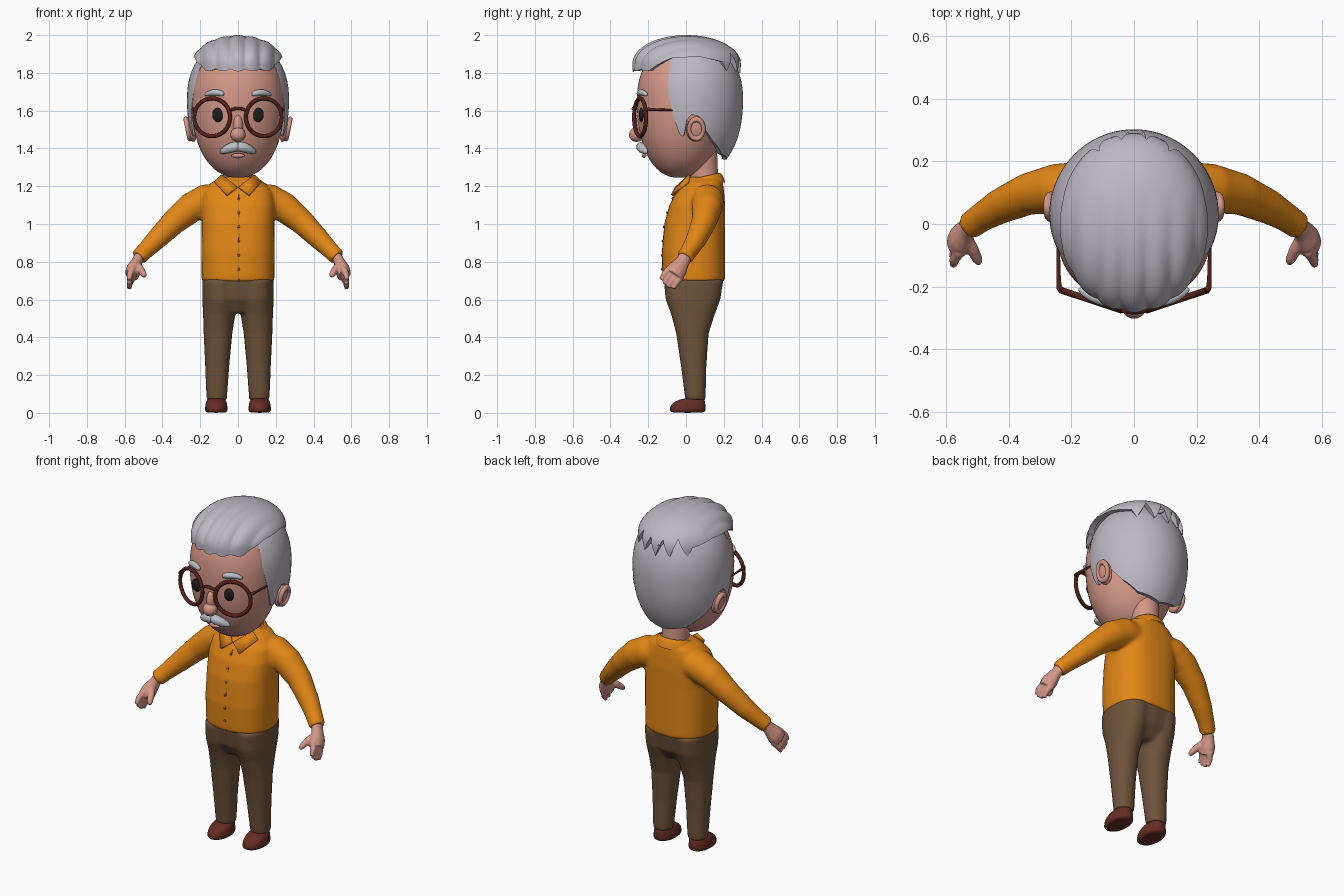
import bpy, bmesh, math
from mathutils import Vector, Matrix

if "Cube" in bpy.data.objects:
    bpy.data.objects.remove(bpy.data.objects["Cube"])


def material(name, r, g, b):
    m = bpy.data.materials.new(name)
    m.use_nodes = True
    m.diffuse_color = (r, g, b, 1)
    bsdf = m.node_tree.nodes["Principled BSDF"]
    bsdf.inputs["Base Color"].default_value = (r, g, b, 1)
    bsdf.inputs["Roughness"].default_value = 0.7
    return m


SKIN = material("skin", 0.66, 0.31, 0.245)
HAIR = material("silver_hair", 0.51, 0.48, 0.54)
WHISKER = material("pale_whiskers", 0.50, 0.53, 0.57)
SHIRT = material("orange_shirt", 0.76, 0.24, 0.008)
STITCH = material("dark_orange", 0.30, 0.085, 0.005)
TROUSERS = material("brown_trousers", 0.16, 0.088, 0.043)
LEATHER = material("red_brown_leather", 0.13, 0.026, 0.018)
FRAME = material("dark_red_frame", 0.09, 0.014, 0.009)
BLACK = material("eye_black", 0.012, 0.012, 0.012)


def finish(name, bm, mat, subsurf=0, voxel=0, angle=50):
    bmesh.ops.recalc_face_normals(bm, faces=bm.faces)
    me = bpy.data.meshes.new(name)
    bm.to_mesh(me)
    bm.free()
    me.materials.append(mat)
    ob = bpy.data.objects.new(name, me)
    bpy.context.collection.objects.link(ob)
    bpy.ops.object.select_all(action="DESELECT")
    ob.select_set(True)
    bpy.context.view_layer.objects.active = ob
    bpy.ops.object.shade_smooth_by_angle(angle=math.radians(angle))
    if subsurf:
        ob.modifiers.new("subdivide", "SUBSURF").levels = subsurf
        ob.modifiers["subdivide"].render_levels = subsurf
    if voxel:
        fuse = ob.modifiers.new("fuse", "REMESH")
        fuse.mode, fuse.voxel_size, fuse.use_smooth_shade = "VOXEL", voxel, True
        relax = ob.modifiers.new("relax", "SMOOTH")
        relax.factor, relax.iterations = 0.5, 5
    return ob


def skin_rings(bm, rings, cap_start=True, cap_end=True):
    rows = [[bm.verts.new(p) for p in ring] for ring in rings]
    n = len(rows[0])
    for a, b in zip(rows, rows[1:]):
        for i in range(n):
            j = (i + 1) % n
            bm.faces.new((a[i], a[j], b[j], b[i]))
    if cap_start:
        bm.faces.new(rows[0])
    if cap_end:
        bm.faces.new(rows[-1])


def oval(cx, z, hw, yf, yb, n=32, p=2.5, tilt=0):
    pts = []
    for i in range(n):
        c, s = math.cos(math.tau * i / n), math.sin(math.tau * i / n)
        x = cx + hw * math.copysign(abs(c) ** (2 / p), c)
        y = (yf + yb) / 2 + (yb - yf) / 2 * math.copysign(abs(s) ** (2 / p), s)
        pts.append(Vector((x, y, z + tilt * (y - 0.09))))
    return pts


def tube(bm, path, flat=1.0, n=12):
    """Round limb through (x, y, z, radius) points; flat squeezes it in x."""
    pts = [Vector(p[:3]) for p in path]
    rings = []
    for i, p in enumerate(pts):
        d = pts[min(i + 1, len(pts) - 1)] - pts[max(i - 1, 0)]
        q = d.to_track_quat("Z", "Y")
        ring = []
        for k in range(n):
            t = math.tau * k / n
            o = q @ Vector((math.cos(t), math.sin(t), 0)) * path[i][3]
            ring.append(p + Vector((o.x * flat, o.y, o.z)))
        rings.append(ring)
    skin_rings(bm, rings)


def tube_part(name, path, mat, flat=1.0, subsurf=2):
    bm = bmesh.new()
    tube(bm, path, flat)
    return finish(name, bm, mat, subsurf)


def ball(name, centre, size, mat, turn=0):
    bm = bmesh.new()
    m = Matrix.Translation(centre) @ Matrix.Rotation(turn, 4, "Y") @ Matrix.Diagonal((*size, 1))
    bmesh.ops.create_uvsphere(bm, u_segments=24, v_segments=16, radius=1, matrix=m)
    return finish(name, bm, mat)


def hoop(name, mat, matrix, major, minor, n=40, m=10):
    bm = bmesh.new()
    rings = []
    for i in range(n + 1):
        t = math.tau * i / n
        out = Vector((math.cos(t), 0, math.sin(t)))
        rings.append([matrix @ (out * (major + minor * math.cos(math.tau * k / m))
                      + Vector((0, minor * math.sin(math.tau * k / m), 0))) for k in range(m)])
    skin_rings(bm, rings, False, False)
    bmesh.ops.remove_doubles(bm, verts=bm.verts, dist=1e-5)
    return finish(name, bm, mat)


def interp(table, a):
    for (a0, v0), (a1, v1) in zip(table, table[1:]):
        if a <= a1:
            return v0 + (v1 - v0) * (a - a0) / (a1 - a0)
    return table[-1][1]


def dome(name, mat, hw, cy, front, back, zm, up, down, p, hem=None, groove=None, n=180, rows=24):
    """Egg-shaped skull or hair shell; hem gives the lower edge by angle from the front."""
    rings = []
    for r in range(rows + 1):
        t = max(r / rows, 0.01)
        ring = []
        for i in range(n):
            a = math.tau * i / n
            deg = math.degrees(min(a, math.tau - a))
            if hem:
                zb = hem(deg)
                z = zb + (zm + up - zb) * math.cos(t * math.pi / 2)
            else:
                c = math.cos(min(t, 0.99) * math.pi)
                z = zm + c * (up if c > 0 else down)
            d = (z - zm) / (up if z > zm else down)
            k = max(1 - abs(d) ** p, 0) ** (1 / p)
            x, c = hw * k * math.sin(a), math.cos(a)
            y = cy - (front if c > 0 else back) * k * c
            if groove:
                g = 1 - groove(x, y) * min(1, 2 * t)
                x, y, z = x * g, y * g, z - groove(x, y) * 0.4 * min(1, 6 * (1 - t))
            ring.append(Vector((x, y, z)))
        rings.append(ring)
    if hem:  # turn the lower edge inward for thickness
        rings.append([Vector((v.x * 0.86, cy + (v.y - cy) * 0.86, v.z + 0.004)) for v in rings[-1]])
    bm = bmesh.new()
    skin_rings(bm, rings, True, not hem)
    return finish(name, bm, mat)


# Head, neck and hair
dome("head", SKIN, 0.245, -0.04, 0.22, 0.25, 1.65, 0.3, 0.405, 2.2, n=64, rows=32)
tube_part("neck", [(0, 0.1, 1.16, 0.08), (0, 0.098, 1.25, 0.075), (0, 0.09, 1.33, 0.08),
                   (0, 0.08, 1.42, 0.09)], SKIN)
SIDE_HEM = [(0, 1.87), (57, 1.87), (60, 1.72), (66, 1.6), (73, 1.49), (77, 1.46), (81, 1.475),
            (84, 1.55), (90, 1.58), (98, 1.57), (104, 1.51), (118, 1.44), (140, 1.37), (180, 1.34)]
dome("back_hair", HAIR, 0.27, 0.03, 0.26, 0.272, 1.66, 0.315, 0.41, 2.2,
     hem=lambda a: interp(SIDE_HEM, a))
TOP_HEM = [(0, 1.82), (45, 1.822), (60, 1.85), (75, 1.88), (105, 1.885), (130, 1.86), (180, 1.85)]


def top_hem(a):
    x = 0.24 * math.sin(math.radians(a))
    z = interp(TOP_HEM, a)
    if a < 60:
        return z - 0.012 * abs(math.cos(math.pi * x / 0.08))
    if a > 132:
        return z + 0.1 * abs((x / 0.08 + 0.5) % 1 - 0.5) * 2 - 0.05
    return z


def locks(x, y):
    fade = max(0.0, min(1.0, (0.12 - y) / 0.3))
    return 0.03 * fade * (1 - abs(math.cos(math.pi * x / 0.08)))


dome("top_hair", HAIR, 0.242, 0, 0.283, 0.29, 1.85, 0.15, 0.6, 2, hem=top_hem, groove=locks)
for i, x in enumerate((-0.02, 0.03)):
    tube_part(f"hair_tuft_{i}", [(x, 0.19, 1.905, 0.02), (x, 0.24, 1.88, 0.016),
                                 (x, 0.27, 1.866, 0.01), (x, 0.295, 1.868, 0.003)], HAIR)

# Face
ball("nose", (0, -0.262, 1.473), (0.04, 0.04, 0.038), SKIN)
ball("nose_bridge", (0, -0.245, 1.52), (0.027, 0.035, 0.06), SKIN)
ball("lower_lip", (0, -0.222, 1.362), (0.035, 0.012, 0.012), SKIN)
for side, s in (("left", 1), ("right", -1)):
    ball(f"{side}_eye", (s * 0.105, -0.236, 1.578), (0.031, 0.014, 0.038), BLACK)
    tube_part(f"{side}_eyebrow", [(s * 0.072, -0.25, 1.684, 0.012), (s * 0.1, -0.246, 1.696, 0.018),
                                  (s * 0.14, -0.23, 1.698, 0.017), (s * 0.178, -0.205, 1.682, 0.01)], WHISKER)
    tube_part(f"{side}_moustache", [(-s * 0.01, -0.238, 1.41, 0.027), (s * 0.03, -0.238, 1.408, 0.029),
                                    (s * 0.065, -0.224, 1.392, 0.024), (s * 0.097, -0.208, 1.378, 0.008)], WHISKER)
    # Ears with a raised rim
    ball(f"{side}_ear", (s * 0.247, 0.052, 1.5), (0.025, 0.05, 0.066), SKIN, s * 0.2)
    rim = (Matrix.Translation((s * 0.265, 0.055, 1.503)) @ Matrix.Rotation(s * 0.2, 4, "Y")
           @ Matrix.Diagonal((1, 0.8, 1.1, 1)) @ Matrix.Rotation(math.pi / 2, 4, "Z"))
    hoop(f"{side}_ear_rim", SKIN, rim, 0.047, 0.014)
    # Glasses
    lens = Matrix.Translation((s * 0.137, -0.243, 1.565)) @ Matrix.Rotation(s * 0.32, 4, "Z")
    hoop(f"{side}_glasses_rim", FRAME, lens, 0.1, 0.011)
    tube_part(f"{side}_glasses_temple", [(s * 0.228, -0.214, 1.605, 0.011), (s * 0.24, -0.205, 1.607, 0.011),
                                         (s * 0.24, -0.18, 1.607, 0.006), (s * 0.243, 0.0, 1.6, 0.006)], FRAME)
tube_part("glasses_bridge", [(-0.045, -0.272, 1.6, 0.009), (-0.02, -0.28, 1.612, 0.009),
                             (0.02, -0.28, 1.612, 0.009), (0.045, -0.272, 1.6, 0.009)], FRAME)

# Shirt: torso and sleeves fused
TORSO = [(0.695, 0.188, -0.12, 0.202), (0.71, 0.193, -0.125, 0.207), (0.85, 0.195, -0.128, 0.207),
         (1.0, 0.193, -0.115, 0.207), (1.1, 0.195, -0.088, 0.207), (1.17, 0.185, -0.052, 0.202),
         (1.22, 0.14, -0.012, 0.195), (1.25, 0.085, 0.025, 0.175)]
bm = bmesh.new()
skin_rings(bm, [oval(0, *row) for row in TORSO])
for s in (1, -1):
    tube(bm, [(s * 0.08, 0.11, 1.13, 0.08), (s * 0.17, 0.113, 1.125, 0.087), (s * 0.25, 0.112, 1.085, 0.08),
              (s * 0.34, 0.095, 1.01, 0.067), (s * 0.43, 0.055, 0.92, 0.056), (s * 0.485, 0.022, 0.865, 0.047),
              (s * 0.527, -0.008, 0.822, 0.044)], n=20)
finish("shirt", bm, SHIRT, voxel=0.01)

# Collar band, flaps, placket and buttons
bm = bmesh.new()
skin_rings(bm, [oval(0, z, r, 0.09 - r * 0.98, 0.09 + r, p=2, tilt=0.22)
                for z, r in ((1.195, 0.118), (1.225, 0.11), (1.25, 0.094), (1.255, 0.088), (1.225, 0.08))],
           False, False)
finish("collar_band", bm, SHIRT, 1)
for side, s in (("left", 1), ("right", -1)):
    bm = bmesh.new()
    corners = [(0.004, -0.05, 1.195), (0.06, -0.075, 1.152), (0.125, 0.01, 1.222), (0.085, 0.02, 1.258)]
    bm.faces.new([bm.verts.new((s * x, y, z)) for x, y, z in corners])
    flap = finish(f"{side}_collar_flap", bm, SHIRT)
    thick = flap.modifiers.new("thickness", "SOLIDIFY")
    thick.thickness, thick.offset = 0.014, 0
tube_part("shirt_placket", [(0.006, yf + 0.002, z, 0.0035) for z, _, yf, _ in TORSO[:6]], STITCH, subsurf=1)
front = [(z, yf) for z, _, yf, _ in TORSO]
for i in range(6):
    z = 0.76 + 0.075 * i
    ball(f"button_{i}", (0.003, interp(front, z) - 0.001, z), (0.007, 0.005, 0.007), STITCH)

# Trousers: hips and legs fused
LEG = [(0.113, 0.07, 0.054, -0.004, 0.104), (0.11, 0.25, 0.064, -0.027, 0.108),
       (0.106, 0.42, 0.076, -0.052, 0.12), (0.1, 0.52, 0.085, -0.078, 0.152),
       (0.096, 0.6, 0.093, -0.108, 0.182), (0.094, 0.7, 0.095, -0.118, 0.198)]
bm = bmesh.new()
skin_rings(bm, [oval(0, 0.53, 0.1, -0.06, 0.125), oval(0, 0.6, 0.183, -0.1, 0.18),
                oval(0, 0.715, 0.188, -0.118, 0.2)])
for s in (1, -1):
    skin_rings(bm, [oval(s * cx, *row, p=2.2) for cx, *row in LEG])
finish("trousers", bm, TROUSERS, voxel=0.01)

# Shoes and hands
SHOE = [(0, 0.056, -0.083, 0.1), (0.012, 0.06, -0.088, 0.104), (0.04, 0.059, -0.084, 0.104),
        (0.062, 0.053, -0.06, 0.1), (0.08, 0.046, -0.005, 0.097)]
for side, s in (("left", 1), ("right", -1)):
    bm = bmesh.new()
    skin_rings(bm, [oval(s * 0.115, *row, p=2.2) for row in SHOE])
    finish(f"{side}_shoe", bm, LEATHER, 1)
    bm = bmesh.new()
    tube(bm, [(s * 0.515, 0.004, 0.84, 0.034), (s * 0.535, -0.018, 0.8, 0.038),
              (s * 0.552, -0.045, 0.76, 0.052), (s * 0.563, -0.066, 0.728, 0.05)], flat=0.75)
    for k in (-1.5, -0.5, 0.5, 1.5):
        y, z, reach = 0.021 * k, -0.015 * k, 1 - 0.1 * abs(k - 0.1)
        tube(bm, [(s * 0.555, -0.055 + y, 0.745 + z, 0.018), (s * 0.573, -0.055 - 0.032 * reach + y, 0.745 - 0.04 * reach + z, 0.017),
                  (s * 0.576, -0.055 - 0.053 * reach + y, 0.745 - 0.075 * reach + z, 0.012)])
    tube(bm, [(s * 0.54, -0.04, 0.785, 0.022), (s * 0.515, -0.08, 0.76, 0.02),
              (s * 0.5, -0.112, 0.735, 0.017), (s * 0.494, -0.126, 0.722, 0.01)])
    finish(f"{side}_hand", bm, SKIN, voxel=0.005)
